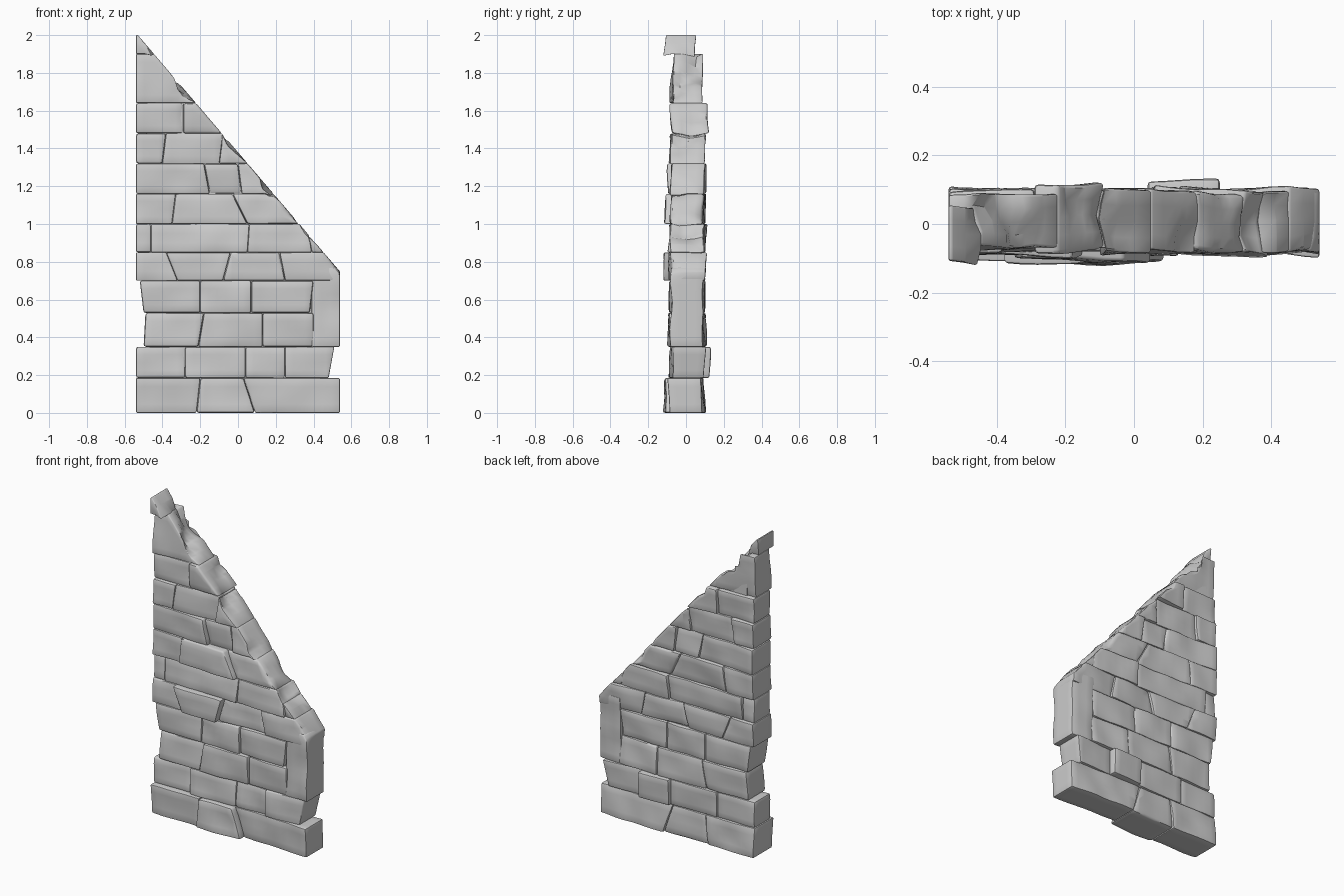
import bpy, bmesh, random
from mathutils import Vector, noise

cube = bpy.data.objects.get("Cube")
if cube:
    bpy.data.objects.remove(cube, do_unlink=True)
random.seed(4)

stone_grey = bpy.data.materials.new("stone_grey")
stone_grey.use_nodes = True
stone_grey.diffuse_color = (0.6, 0.6, 0.6, 1)
bsdf = stone_grey.node_tree.nodes["Principled BSDF"]
bsdf.inputs["Base Color"].default_value = (0.6, 0.6, 0.6, 1)
bsdf.inputs["Roughness"].default_value = 0.9

# Sloping top edge of the broken wall
TOP = Vector((-0.53, 0, 2))
SLOPE = Vector((1.24, 0, 1.06)).normalized()
FRONT, BACK = -0.08, 0.094


def slice_through(bm, axis, step):
    """Adds evenly spaced loops so that the faces can be roughened."""
    low = min(v.co[axis] for v in bm.verts)
    high = max(v.co[axis] for v in bm.verts)
    count = max(1, round((high - low) / step))
    normal = Vector([float(i == axis) for i in range(3)])
    for i in range(1, count):
        point = normal * (low + (high - low) * i / count)
        bmesh.ops.bisect_plane(bm, geom=bm.verts[:] + bm.edges[:] + bm.faces[:],
                               plane_co=point, plane_no=normal)


def roughen(bm, tilt, seed):
    """Hews the front and back faces and chips the sloping top."""
    offset = Vector((seed, seed, 0))
    middle = sum((v.co for v in bm.verts), Vector()) / len(bm.verts)
    for v in bm.verts:
        place = v.co.copy()
        bump = noise.noise(place * 7 + offset) * 0.012
        lean = tilt[0] * (place.x - middle.x) + tilt[1] * (place.z - middle.z)
        v.co.y += bump + lean
        if (place - TOP).dot(SLOPE) > -0.02:
            chip = noise.noise(Vector((place.x * 7, place.y * 9, place.z * 7)))
            v.co -= SLOPE * max(0, chip) * 0.07


def make_stone(name, outline, front, back, drop=0, rough=True):
    """Extrudes an outline in x and z, cuts it to the slope and wears its edges."""
    bm = bmesh.new()
    face = bm.faces.new([bm.verts.new((x, front, z)) for x, z in outline])
    grown = bmesh.ops.extrude_face_region(bm, geom=[face])["geom"]
    moved = [g for g in grown if isinstance(g, bmesh.types.BMVert)]
    bmesh.ops.translate(bm, verts=moved, vec=(0, back - front, 0))
    cut = bmesh.ops.bisect_plane(bm, geom=bm.verts[:] + bm.edges[:] + bm.faces[:],
                                 plane_co=TOP - SLOPE * drop, plane_no=SLOPE,
                                 clear_outer=True)["geom_cut"]
    edges = [g for g in cut if isinstance(g, bmesh.types.BMEdge)]
    if edges:
        bmesh.ops.holes_fill(bm, edges=edges)
    if not bm.faces:
        bm.free()
        return
    bmesh.ops.recalc_face_normals(bm, faces=bm.faces[:])
    if rough:
        bmesh.ops.bevel(bm, geom=bm.edges[:], offset=random.uniform(0.006, 0.014),
                        segments=2, profile=0.5, affect='EDGES', clamp_overlap=True)
        for axis in range(3):
            slice_through(bm, axis, 0.045)
        tilt = random.uniform(-0.05, 0.05), random.uniform(-0.07, 0.07)
        roughen(bm, tilt, random.uniform(0, 9))
    mesh = bpy.data.meshes.new(name)
    bm.to_mesh(mesh)
    bm.free()
    mesh.materials.append(stone_grey)
    stone = bpy.data.objects.new(name, mesh)
    bpy.context.collection.objects.link(stone)
    bpy.ops.object.select_all(action='DESELECT')
    stone.select_set(True)
    bpy.context.view_layer.objects.active = stone
    bpy.ops.object.shade_smooth_by_angle(angle=0.7)


# Courses: height of the top, then each joint as (x at bottom, x at top)
L, R = (-0.54, -0.54), (0.54, 0.54)
courses = [
    (0.185, [L, (-0.22, -0.2), (0.09, 0.03), R]),
    (0.35, [L, (-0.28, -0.28), (0.04, 0.04), (0.25, 0.25), (0.48, 0.51)]),
    (0.53, [(-0.5, -0.49), (-0.21, -0.18), (0.13, 0.13), (0.4, 0.4)]),
    (0.7, [(-0.5, -0.52), (-0.2, -0.2), (0.07, 0.07), (0.38, 0.4)]),
    (0.85, [L, (-0.32, -0.38), (-0.08, -0.04), (0.25, 0.22), R]),
    (1.0, [L, (-0.46, -0.46), (0.05, 0.06), (0.39, 0.37), R]),
    (1.16, [L, (-0.35, -0.33), (0.05, -0.03), R]),
    (1.32, [L, (-0.15, -0.18), (0.02, 0), R]),
    (1.48, [L, (-0.4, -0.38), (-0.1, -0.08), R]),
    (1.64, [L, (-0.29, -0.29), R]),
    (1.9, [L, R]),
    (2.0, [L, R]),
]

# Stones standing out of the wall: (course, place) -> front and back
proud = {
    (0, 0): (-0.1, BACK), (0, 1): (-0.115, BACK),
    (1, 2): (-0.074, 0.126), (2, 1): (-0.095, 0.1),
    (4, 1): (-0.115, BACK), (6, 1): (-0.105, BACK),
    (7, 0): (-0.09, BACK), (9, 0): (-0.07, BACK),
    (9, 1): (FRONT, 0.115), (11, 0): (-0.113, 0.052),
}

bottom = 0
for row, (top, joints) in enumerate(courses):
    for place, (a, b) in enumerate(zip(joints, joints[1:])):
        wobble = random.uniform(-0.007, 0.007)
        front, back = proud.get((row, place), (FRONT + wobble, BACK - wobble))
        outline = [(a[0], bottom), (b[0], bottom), (b[1], top), (a[1], top)]
        make_stone(f"stone_{row + 1}_{place + 1}", outline, front, back)
    bottom = top

# Tall end stone beside two courses
make_stone("tall_end_stone", [(0.39, 0.35), (0.54, 0.35), (0.54, 0.77), (0.39, 0.77)],
           FRONT, BACK)

# Mortar filling behind the joints
make_stone("mortar_core", [(-0.48, 0.01), (0.47, 0.01), (0.47, 0.75), (-0.48, 1.95)],
           FRONT + 0.018, BACK - 0.018, drop=0.05, rough=False)
